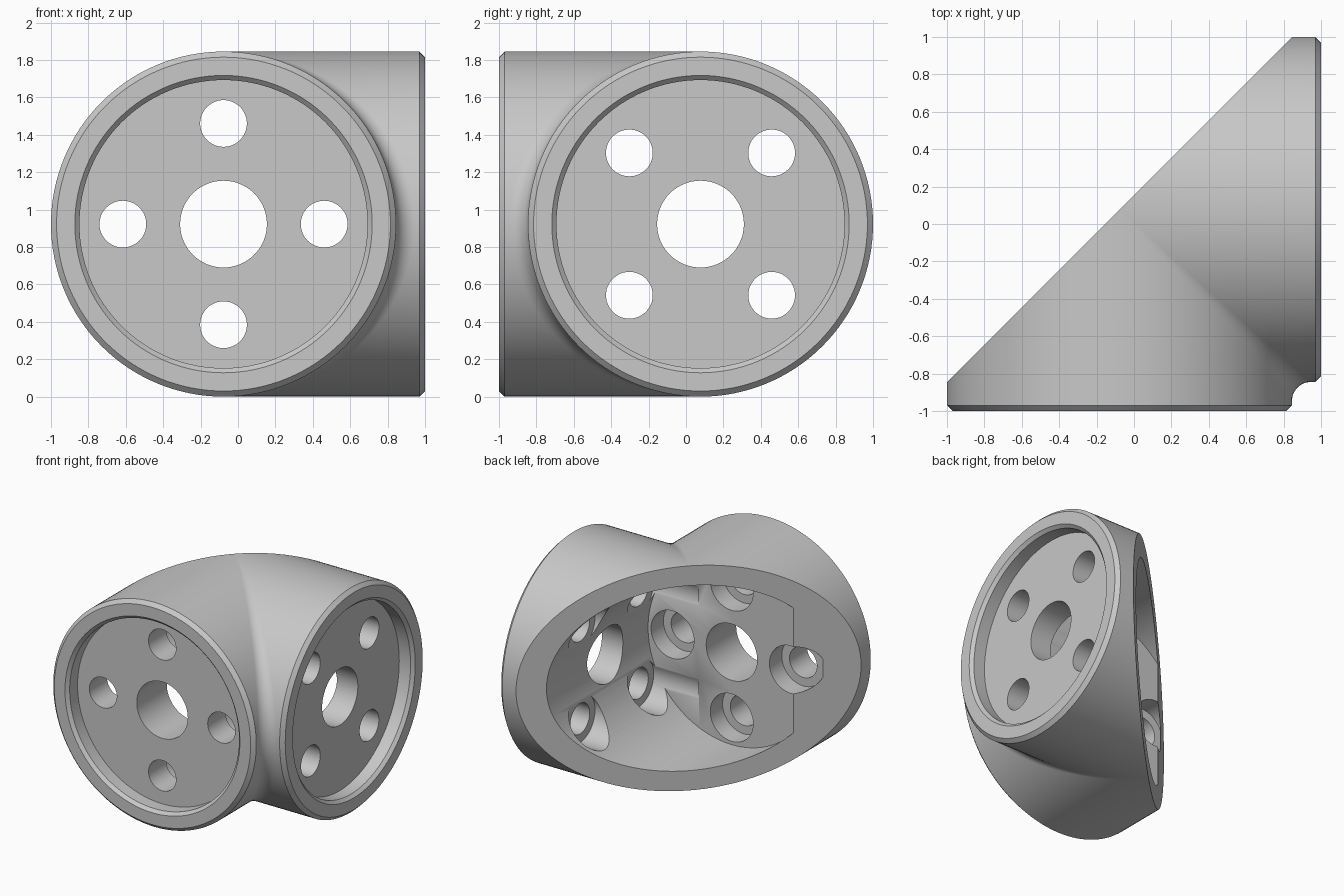
import bpy, bmesh, math
from mathutils import Vector

cube = bpy.data.objects.get("Cube")
if cube:
    bpy.data.objects.remove(cube, do_unlink=True)

R = 0.9225             # outer radius of both pipes
OFF = 1 - R            # pipe axes cross at (-OFF, OFF, R)
FACE = 1 + OFF         # distance from the crossing to each flange face
CHAMFER = 0.03
FILLET = 0.1
CENTRE = Vector((-OFF, OFF, R))
SEGMENTS, ARC = 128, 6

grey = bpy.data.materials.new("machined_grey")
grey.use_nodes = True
colour = (0.58, 0.58, 0.58, 1)
grey.diffuse_color = colour
grey.node_tree.nodes["Principled BSDF"].inputs["Base Color"].default_value = colour


def make_object(name, bm):
    bmesh.ops.recalc_face_normals(bm, faces=bm.faces)
    mesh = bpy.data.meshes.new(name)
    bm.to_mesh(mesh)
    bm.free()
    mesh.materials.append(grey)
    obj = bpy.data.objects.new(name, mesh)
    bpy.context.collection.objects.link(obj)
    return obj


def mirrored(v):
    """Swap the front pipe with the side pipe."""
    return Vector((-v.y, -v.x, v.z))


def pipe_row(angle):
    """One line along the front pipe, ending on the fillet or the diagonal cut."""
    c, s = math.cos(angle), math.sin(angle)
    row = [Vector(((R - CHAMFER) * c, -FACE, (R - CHAMFER) * s)),
           Vector((R * c, CHAMFER - FACE, R * s))]
    if c < 0:
        return row + [Vector((R * c, R * c, R * s))] * (ARC + 1)
    ball = Vector((c, -c, s)) * (R + FILLET)
    start, middle = Vector((c, 0, s)), Vector((c, -c, 2 * s)).normalized()
    for i in range(ARC + 1):
        row.append(ball - start.lerp(middle, i / ARC).normalized() * FILLET)
    return row


# Outer body: two pipes blended by a rolling fillet, cut off diagonally
bm = bmesh.new()
rows = [pipe_row(2 * math.pi * i / SEGMENTS) for i in range(SEGMENTS)]
for side in (lambda v: v, mirrored):
    grid = [[bm.verts.new(side(v) + CENTRE) for v in row] for row in rows]
    bm.faces.new([line[0] for line in grid])
    for i, line in enumerate(grid):
        following = grid[(i + 1) % SEGMENTS]
        for j in range(len(line) - 1):
            bm.faces.new((line[j], line[j + 1], following[j + 1], following[j]))
bmesh.ops.remove_doubles(bm, verts=bm.verts, dist=0.0002)
bmesh.ops.dissolve_degenerate(bm, edges=bm.edges, dist=0.0001)
bmesh.ops.holes_fill(bm, edges=[e for e in bm.edges if e.is_boundary], sides=0)
body = make_object("elbow_body", bm)


def cut(name, profile, side=0, across=0, up=0, segments=64):
    """Subtract a turned shape given as (radius, distance along the pipe axis)."""
    bm = bmesh.new()
    rings = []
    for radius, along in profile:
        ring = []
        for i in range(segments):
            a = 2 * math.pi * i / segments
            v = Vector((across + radius * math.cos(a), -along, up + radius * math.sin(a)))
            ring.append(bm.verts.new((mirrored(v) if side else v) + CENTRE))
        rings.append(ring)
    for low, high in zip(rings, rings[1:]):
        for i in range(segments):
            k = (i + 1) % segments
            bm.faces.new((low[i], low[k], high[k], high[i]))
    bm.faces.new(rings[0])
    bm.faces.new(rings[-1])
    cutter = make_object(name, bm)
    cutter.hide_render = True
    mod = body.modifiers.new(name, 'BOOLEAN')
    mod.operation = 'DIFFERENCE'
    mod.solver = 'EXACT'
    mod.object = cutter
    bpy.ops.object.modifier_apply(modifier=name)
    bpy.data.objects.remove(cutter, do_unlink=True)


bpy.ops.object.select_all(action='DESELECT')
bpy.context.view_layer.objects.active = body
body.select_set(True)

# Main cavity, bored along the front pipe from the diagonal face
cut("cavity", [(0.76, 0.56), (0.76, -1.3)], segments=SEGMENTS)

# Each flange: chamfered recess, centre bore and four counterbored bolt holes
for side, turn in ((0, 0), (1, math.pi / 4)):
    lip = FACE - 0.025
    cut("recess", [(0.77, 0.95), (0.77, lip), (0.82, lip + 0.05)], side, segments=SEGMENTS)
    cut("centre_bore", [(0.232, 0.3), (0.232, 1)], side)
    for k in range(4):
        a = turn + k * math.pi / 2
        cut("bolt_hole", [(0.195, 0.3), (0.195, 0.72), (0.125, 0.72), (0.125, 1)],
            side, 0.538 * math.cos(a), 0.538 * math.sin(a), 48)

bpy.ops.object.shade_smooth_by_angle(angle=math.radians(30))
